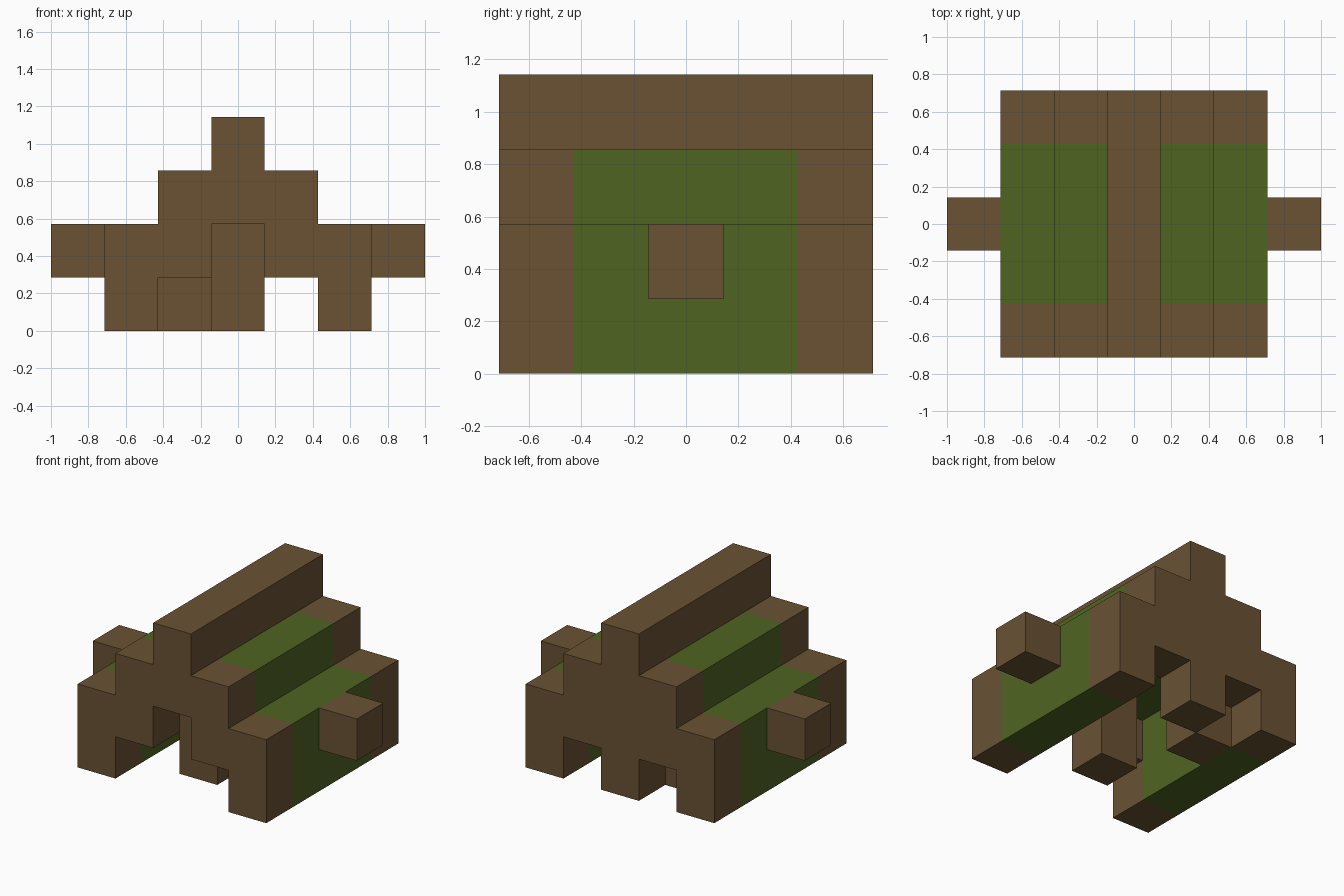
import bpy
import bmesh

U = 2 / 7  # edge length of one block

cube = bpy.data.objects.get("Cube")
if cube:
    bpy.data.objects.remove(cube, do_unlink=True)


def make_material(name, rgb):
    mat = bpy.data.materials.new(name)
    mat.use_nodes = True
    colour = (*rgb, 1)
    mat.diffuse_color = colour
    bsdf = mat.node_tree.nodes["Principled BSDF"]
    bsdf.inputs["Base Color"].default_value = colour
    bsdf.inputs["Roughness"].default_value = 0.9
    return mat


BROWN = make_material("bark brown", (0.144, 0.084, 0.034))
GREEN = make_material("leaf green", (0.080, 0.127, 0.016))


def extrude_profile(name, profile, y0, y1, mat):
    """Extrude an x-z outline, given in blocks, from y0 to y1."""
    bm = bmesh.new()
    face = bm.faces.new([bm.verts.new((x * U, y0 * U, z * U)) for x, z in profile])
    result = bmesh.ops.extrude_face_region(bm, geom=[face])
    moved = [g for g in result["geom"] if isinstance(g, bmesh.types.BMVert)]
    bmesh.ops.translate(bm, verts=moved, vec=(0, (y1 - y0) * U, 0))
    bmesh.ops.recalc_face_normals(bm, faces=bm.faces)
    mesh = bpy.data.meshes.new(name)
    bm.to_mesh(mesh)
    bm.free()
    mesh.materials.append(mat)
    obj = bpy.data.objects.new(name, mesh)
    bpy.context.collection.objects.link(obj)
    return obj


def block(name, x, y, z, mat=BROWN, height=1, length=1):
    """Box one block wide, centred on x and y, resting on height z."""
    a, b = x - 0.5, x + 0.5
    outline = [(a, z), (b, z), (b, z + height), (a, z + height)]
    return extrude_profile(name, outline, y - length / 2, y + length / 2, mat)


# Stepped end walls with an open doorway
outer = [(2.5, 0), (2.5, 2), (1.5, 2), (1.5, 3), (0.5, 3), (0.5, 4)]
inner = [(1.5, 0), (1.5, 1), (0.5, 1), (0.5, 2)]
right_half = inner[::-1] + outer
arch = right_half + [(-x, z) for x, z in reversed(right_half)]
extrude_profile("front_wall", arch, -2.5, -1.5, BROWN)
extrude_profile("back_wall", arch, 1.5, 2.5, BROWN)

# Hollow roof and sides between the end walls
block("roof_ridge", 0, 0, 3, length=3)
for side, s in (("left", 1), ("right", -1)):
    block(side + "_roof_step", s, 0, 2, GREEN, length=3)
    block(side + "_side_wall", 2 * s, 0, 0, GREEN, height=2, length=3)
    block(side + "_side_stub", 3 * s, 0, 1)

# Posts and a low block inside
block("back_post", 0, 2, 0, height=2)
block("inner_post", 0, -1, 0, height=2)
block("floor_block", -1, 1, 0)
